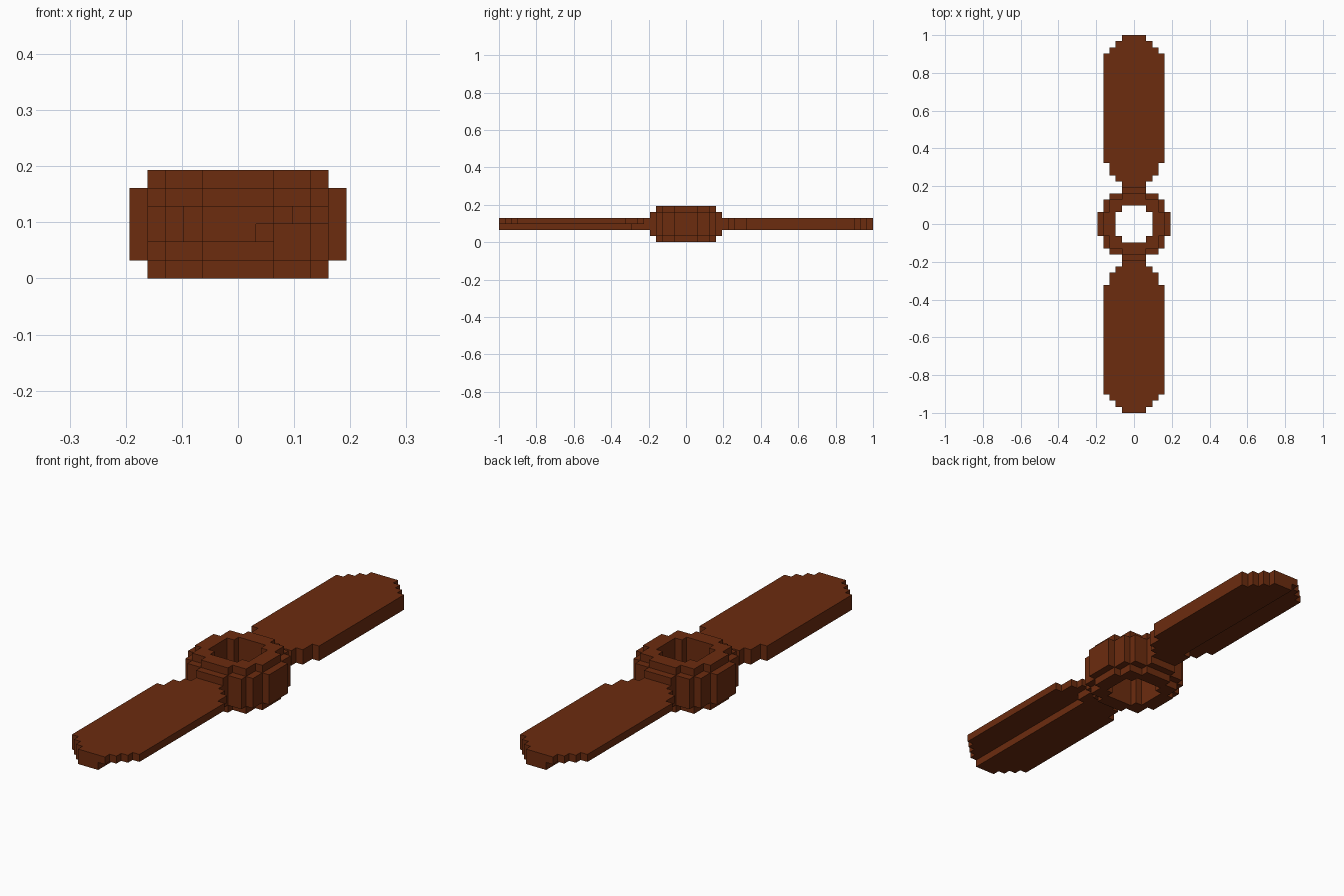
import bpy, bmesh, math
from mathutils import Matrix

if "Cube" in bpy.data.objects:
    bpy.data.objects.remove(bpy.data.objects["Cube"])

V = 1 / 31  # size of one block; the model is 62 blocks long

wood = bpy.data.materials.new("brown wood")
wood.diffuse_color = (0.15, 0.025, 0.0048, 1)
wood.use_nodes = True
wood.node_tree.nodes["Principled BSDF"].inputs["Base Color"].default_value = wood.diffuse_color

DIRS = [(1, 0, 0), (-1, 0, 0), (0, 1, 0), (0, -1, 0), (0, 0, 1), (0, 0, -1)]


def box(x0, x1, y0, y1, z0, z1):
    """Set of block cells filling a box."""
    return {(x, y, z) for x in range(x0, x1) for y in range(y0, y1) for z in range(z0, z1)}


def disc(steps, z0, z1):
    """Stepped round plate: union of centred rectangles given by half sizes."""
    cells = set()
    for hx, hy in steps:
        cells |= box(-hx, hx, -hy, hy, z0, z1)
    return cells


def build(name, cells, turn=0):
    """Skin the outside of a set of cells and merge flat areas."""
    bm = bmesh.new()
    for c in cells:
        for d in DIRS:
            if tuple(a + b for a, b in zip(c, d)) in cells:
                continue
            ax = [abs(i) for i in d].index(1)
            u, w = (ax + 1) % 3, (ax + 2) % 3
            ring = [(0, 0), (1, 0), (1, 1), (0, 1)]
            if d[ax] < 0:
                ring.reverse()
            verts = []
            for a, b in ring:
                p = list(c)
                p[ax] += d[ax] > 0
                p[u] += a
                p[w] += b
                verts.append(bm.verts.new([i * V for i in p]))
            bm.faces.new(verts)
    bmesh.ops.remove_doubles(bm, verts=bm.verts, dist=V * 0.01)
    bmesh.ops.dissolve_limit(bm, angle_limit=0.01, verts=bm.verts, edges=bm.edges)
    bmesh.ops.rotate(bm, verts=bm.verts, cent=(0, 0, 0), matrix=Matrix.Rotation(turn, 3, 'Z'))
    me = bpy.data.meshes.new(name)
    bm.to_mesh(me)
    bm.free()
    me.materials.append(wood)
    ob = bpy.data.objects.new(name, me)
    bpy.context.collection.objects.link(ob)


# Hub: wide middle, narrower top and bottom rims, hole right through
middle = disc([(6, 2), (5, 4), (4, 5), (2, 6)], 1, 5)
rim = [(5, 2), (4, 4), (2, 5)]
hole = disc([(3, 2), (2, 3)], 0, 6)
build("hub", (middle | disc(rim, 0, 1) | disc(rim, 5, 6)) - hole)

# Blade: half width for each span of its length (neck, flare, body, rounded tip)
SPANS = [(6, 7, 2), (7, 8, 3), (8, 10, 4), (10, 28, 5), (28, 29, 4), (29, 30, 3), (30, 31, 2)]
blade = set()
for y0, y1, w in SPANS:
    blade |= box(-w, w, y0, y1, 3, 4)      # full-width top skin
    blade |= box(-1, w, y0, y1, 2, 3)      # thicker leading side underneath
blade |= box(-2, 2, 6, 9, 2, 3)            # neck running under the root

build("back_blade", blade)
build("front_blade", blade, math.pi)
